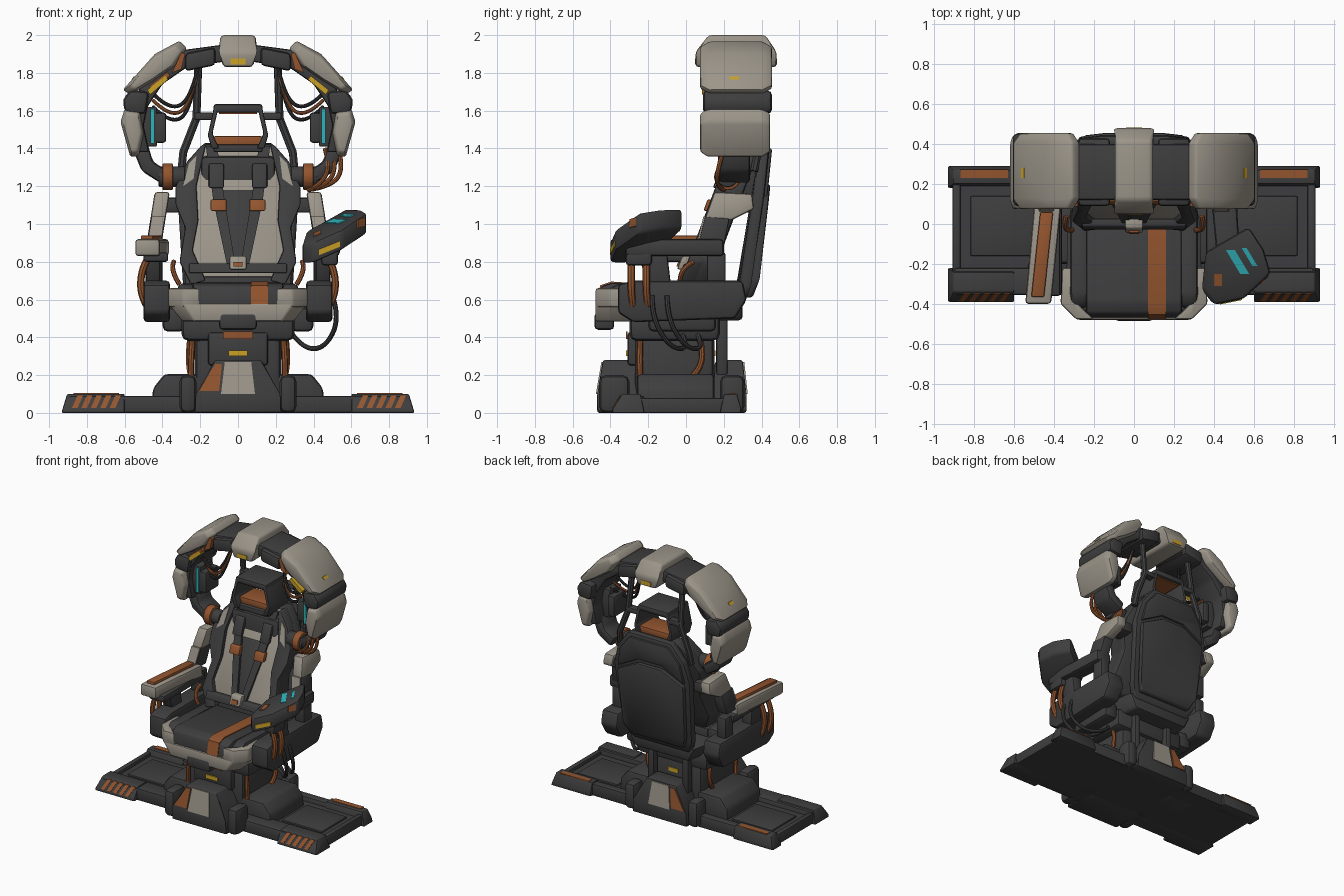
import bpy, bmesh, math
from mathutils import Vector

default_cube = bpy.data.objects.get("Cube")
if default_cube:
    bpy.data.objects.remove(default_cube, do_unlink=True)

def material(name, *rgb):
    mat = bpy.data.materials.new(name)
    mat.use_nodes = True
    mat.diffuse_color = (*rgb, 1)
    shader = next(n for n in mat.node_tree.nodes if n.type == "BSDF_PRINCIPLED")
    shader.inputs["Base Color"].default_value = (*rgb, 1)
    return mat

dark = material("dark grey", .048, .048, .05)
black = material("black rubber", .028, .028, .03)
beige = material("warm beige", .33, .3, .25)
orange = material("burnt orange", .29, .09, .028)
cyan = material("cyan display", .03, .45, .5)
yellow = material("warning yellow", .6, .36, .02)
built = []

def register(name, mesh, mat):
    mesh.materials.clear()
    mesh.materials.append(mat)
    obj = bpy.data.objects.new(name, mesh)
    bpy.context.scene.collection.objects.link(obj)
    built.append(obj)

def sides(name, both):
    return [("left_" + name, 1), ("right_" + name, -1)] if both else [(name, 1)]

def prism(name, outline, axis, low, high, mat, bevel=0, warp=None, both=False, taper=0):
    """Extrude an outline along an axis, shrink its ends by taper, bend with warp, bevel, mirror."""
    place = {"x": lambda u, v, d: Vector((d, u, v)), "y": lambda u, v, d: Vector((u, d, v)),
             "z": lambda u, v, d: Vector((u, v, d))}[axis]
    mid = sum((Vector(p) for p in outline), Vector((0, 0))) / len(outline)
    levels = [(low, 1), (high, 1)]
    if taper:
        levels = [(low, .8), (low + taper, 1), (high - taper, 1), (high, .8)]
    for label, sign in sides(name, both):
        bm = bmesh.new()
        rings = []
        for depth, scale in levels:
            points = [place(*(mid + (Vector(p) - mid) * scale), depth) for p in outline]
            points = [warp(p) for p in points] if warp else points
            rings.append([bm.verts.new((p.x * sign, p.y, p.z)) for p in points])
        bm.faces.new(rings[0])
        bm.faces.new(rings[-1][::-1])
        for a, b in zip(rings, rings[1:]):
            for i in range(len(a)):
                bm.faces.new((a[i - 1], a[i], b[i], b[i - 1]))
        bmesh.ops.recalc_face_normals(bm, faces=bm.faces)
        if bevel:
            edges = [e for e in bm.edges if e.calc_face_angle(0) > .35]
            bmesh.ops.bevel(bm, geom=edges, offset=bevel, segments=2, profile=.5,
                            affect="EDGES", clamp_overlap=True)
        mesh = bpy.data.meshes.new(label)
        bm.to_mesh(mesh)
        bm.free()
        register(label, mesh, mat)

def box(name, xs, ys, zs, mat, bevel=0, warp=None, both=False):
    outline = [(xs[0], ys[0]), (xs[1], ys[0]), (xs[1], ys[1]), (xs[0], ys[1])]
    prism(name, outline, "z", *zs, mat, bevel, warp, both)

def tube(name, points, radius, mat, both=False, kind="NURBS"):
    for label, sign in sides(name, both):
        curve = bpy.data.curves.new(label, "CURVE")
        curve.dimensions = "3D"
        curve.bevel_depth = radius
        curve.bevel_resolution = 2
        curve.use_fill_caps = True
        spline = curve.splines.new(kind)
        spline.points.add(len(points) - 1)
        for point, (x, y, z) in zip(spline.points, points):
            point.co = (x * sign, y, z, 1)
        spline.use_endpoint_u = True
        spline.order_u = 3
        helper = bpy.data.objects.new(label + "_path", curve)
        register(label, bpy.data.meshes.new_from_object(helper), mat)
        bpy.data.objects.remove(helper)

def symmetric(half):
    return half + [(-x, z) for x, z in reversed(half)]

def circle(u, v, radius, count=16):
    turns = [math.tau * i / count for i in range(count)]
    return [(u + radius * math.cos(t), v + radius * math.sin(t)) for t in turns]

def shift(x=lambda v: 0, y=lambda v: 0, z=lambda v: 0):
    return lambda v: v + Vector((x(v), y(v), z(v)))

# Warps: backrest recline, rear panel curl, foot taper, sloped faces, console tilt
lean = shift(y=lambda v: .375 * (v.z - .94))
back_lean = shift(y=lambda v: .1 * (v.z - .94) - .4 * max(0, .7 - v.z))
foot_taper = shift(x=lambda v: -2.6 * v.x * max(0, v.z - .1))
front_face = shift(y=lambda v: .17 * (v.z - .1))
rear_face = shift(y=lambda v: -2 * v.y - .15 - .11 * (v.z - .1))
rail_slope = shift(y=lambda v: .625 * (v.z - .02))
rail_end = shift(x=lambda v: -.3 * v.z if v.x > .9 else 0)
lip_taper = shift(x=lambda v: -2.4 * v.x * max(0, .57 - v.z))
tilt = lambda v: .4 * (v.x - .35) + .28 * (v.y + .35)
console_tilt = shift(z=tilt)
screen_tilt = shift(x=lambda v: -.6 * (v.y + .18), z=lambda v: tilt(v) - .24 * (v.y + .18))

# Platform: floor, rails, end caps and hazard stripes
box("platform_floor", (-.9, .9), (-.35, .26), (0, .055), dark)
box("front_rail", (-.9, .9), (-.355, -.22), (0, .09), dark, bevel=.012)
box("rear_rail", (-.9, .9), (.2, .265), (0, .09), dark, bevel=.012)
box("platform_end", (.87, .91), (-.25, .22), (0, .08), dark, bevel=.01, both=True)
box("floor_panel", (.48, .82), (-.16, .14), (.05, .068), dark, bevel=.008, both=True)
front_cap = [(-.39, 0), (-.39, .02), (-.34, .1), (-.24, .1), (-.22, 0)]
rear_cap = [(.29, 0), (.29, .03), (.27, .1), (.2, .1), (.18, 0)]
prism("front_end_cap", front_cap, "x", .6, .935, dark, bevel=.008, both=True, warp=rail_end)
prism("rear_end_cap", rear_cap, "x", .6, .935, dark, bevel=.008, both=True, warp=rail_end)
for i in range(5):
    for start in (-.88, .63):
        x = start + i * .05
        stripe = [(x, .025), (x + .03, .025), (x + .06, .092), (x + .03, .092)]
        prism("hazard_stripe", stripe, "y", -.395, -.386, orange, warp=rail_slope)
box("rear_rail_mark", (.63, .87), (.23, .272), (.098, .104), orange, both=True)

# Foot: wedges, inlays, clamps, side housings
front_wedge = [(-.47, 0), (-.47, .1), (-.44, .28), (-.28, .28), (-.2, .1), (-.2, 0)]
rear_wedge = [(.32, 0), (.32, .1), (.3, .28), (.16, .28), (.1, .1), (.1, 0)]
prism("front_foot", front_wedge, "x", -.23, .23, dark, bevel=.012, warp=foot_taper)
prism("rear_foot", rear_wedge, "x", -.23, .23, dark, bevel=.012, warp=foot_taper)
triangle = [(-.21, .115), (-.1, .115), (-.085, .26), (-.12, .26)]
for label, face in (("front", front_face), ("rear", rear_face)):
    prism(label + "_foot_plate", symmetric([(.09, .1), (.07, .27)]), "y", -.477, -.468, beige, warp=face)
    prism(label + "_foot_triangle", triangle, "y", -.477, -.468, orange, warp=face)
box("front_clamp", (.22, .31), (-.46, -.3), (0, .2), dark, bevel=.035, both=True)
box("rear_clamp", (.22, .31), (.18, .31), (0, .2), dark, bevel=.035, both=True)
housing = [(.2, 0), (.46, 0), (.45, .13), (.39, .205), (.2, .205)]
prism("side_housing", housing, "y", -.26, .15, dark, bevel=.02, both=True)

# Pedestal
box("pedestal", (-.23, .23), (-.27, .15), (.05, .42), dark, bevel=.04)
box("pedestal_front_block", (-.16, .16), (-.31, -.2), (.25, .43), dark, bevel=.02)
box("pedestal_label", (-.05, .05), (-.318, -.309), (.3, .33), yellow)
box("pedestal_inlay", (-.08, .08), (-.318, -.309), (.39, .43), orange)
box("rear_label", (-.04, .04), (.149, .156), (.3, .33), yellow)
box("rear_strut", (.12, .17), (.16, .22), (.2, .56), dark, bevel=.012, both=True)
box("seat_carriage", (-.3, .3), (-.3, .18), (.38, .53), dark, bevel=.04)
tube("front_cable", [(.25, -.24, .16), (.25, -.25, .28), (.24, -.24, .42)], .016, orange, both=True)
tube("rear_cable", [(.25, .04, .2), (.27, .12, .28), (.25, .06, .42)], .016, orange, both=True)

# Seat
pan = symmetric([(.28, .3), (.34, 0), (.35, -.36), (.28, -.44)])
lip = symmetric([(.365, -.24), (.37, -.4), (.29, -.48)])
corner = [(.2, -.478), (.29, -.478), (.368, -.4), (.36, -.22), (.29, -.22), (.28, -.4)]
cushion = [(.08, .55), (.08, .66), (-.39, .69), (-.45, .67), (-.472, .57)]
wing = [(.08, .55), (.08, .67), (-.36, .685), (-.42, .65), (-.42, .55)]
flank = [(-.36, .53), (-.36, .68), (-.28, .7), (.3, .7), (.32, .6), (.26, .5), (-.28, .48)]
prism("seat_pan", pan, "z", .49, .6, dark, bevel=.02, warp=lip_taper)
prism("seat_lip", lip, "z", .485, .58, beige, bevel=.01, warp=lip_taper)
prism("seat_corner", corner, "z", .56, .66, beige, bevel=.012, both=True)
prism("seat_cushion", cushion, "x", -.24, .24, dark, bevel=.015)
prism("cushion_wing", wing, "x", .23, .32, dark, bevel=.025, both=True)
prism("cushion_stripe", [(y - .004, z + .005) for y, z in cushion], "x", .07, .16, orange)
box("seat_latch", (-.1, .1), (-.485, -.38), (.44, .53), dark, bevel=.02)
prism("side_box", flank, "x", .36, .5, dark, bevel=.02, both=True)
box("side_link", (.28, .4), (-.2, .16), (.43, .56), dark, bevel=.03, both=True)
tube("hip_cable", [(.34, .04, .8), (.36, -.04, .76), (.31, -.03, .68)], .013, orange, both=True)

# Backrest
half_back = [(.25, .68), (.31, .8), (.28, .98), (.33, 1.1), (.33, 1.2), (.27, 1.33), (.19, 1.42)]
bolster = half_back + [(.17, 1.42), (.22, 1.2), (.21, 1.02), (.24, .86), (.17, .7)]
panel = symmetric([(.2, .72), (.25, .86), (.22, 1.02), (.23, 1.2), (.18, 1.41)])
strap = [(.11, 1.41), (.17, 1.41), (.13, 1.12), (.06, .79), (.015, .79), (.07, 1.12)]
inset = [(.235, 1.24), (.29, 1.2), (.26, 1.32), (.22, 1.36)]
prism("backrest_core", symmetric(half_back), "y", .11, .22, dark, bevel=.02, warp=lean)
prism("backrest_bolster", bolster, "y", .06, .15, dark, bevel=.018, warp=lean, both=True)
prism("backrest_panel", panel, "y", .09, .13, beige, bevel=.006, warp=lean)
prism("backrest_centre", symmetric([(.05, .74), (.09, .95), (.08, 1.18)]), "y", .08, .12, dark, .006, lean)
prism("wing_inset", inset, "y", .053, .061, beige, warp=lean, both=True)
prism("shoulder_strap", strap, "y", .062, .08, dark, warp=lean, both=True)
box("strap_pad", (.075, .155), (.048, .08), (1.19, 1.32), dark, bevel=.01, warp=lean, both=True)
box("strap_buckle", (.06, .145), (.043, .08), (1.07, 1.13), orange, bevel=.008, warp=lean, both=True)
box("lap_belt", (-.26, .26), (.045, .085), (.74, .79), dark, bevel=.008, warp=lean)
box("belt_buckle", (-.045, .045), (.02, .07), (.76, .83), beige, bevel=.01, warp=lean)
box("buckle_button", (-.025, .025), (.011, .02), (.775, .8), orange, warp=lean)
box("spine", (-.2, .2), (.2, .38), (1.08, 1.36), dark, bevel=.03)
rear = symmetric([(.24, .56), (.29, .66), (.32, 1.15), (.28, 1.3), (.18, 1.43)])
lower_rear = symmetric([(.22, .61), (.26, .7), (.28, 1.12), (.1, 1.21)])
upper_rear = symmetric([(.1, 1.235), (.28, 1.14), (.25, 1.29), (.16, 1.4)])
prism("rear_panel", rear, "y", .335, .395, dark, bevel=.018, warp=back_lean)
prism("rear_lower_panel", lower_rear, "y", .38, .42, dark, bevel=.014, warp=back_lean)
prism("rear_upper_panel", upper_rear, "y", .38, .41, dark, bevel=.01, warp=back_lean)

# Headrest: open hood, and the frame behind it
cheek = [(.1, 1.63), (.125, 1.63), (.16, 1.47), (.14, 1.4), (.1, 1.4), (.135, 1.48)]
box("headrest_top", (-.13, .13), (.15, .4), (1.59, 1.635), dark, bevel=.014)
box("headrest_lining", (-.1, .1), (.17, .38), (1.582, 1.591), orange)
prism("headrest_cheek", cheek, "y", .15, .4, dark, bevel=.008, both=True)
box("headrest_base", (-.13, .13), (.17, .4), (1.38, 1.42), dark, bevel=.01)
box("headrest_pad", (-.13, .13), (.2, .38), (1.41, 1.465), orange, bevel=.01)
frame = [(.3, .36, 1.28), (.29, .38, 1.38), (.22, .38, 1.56), (.21, .34, 1.86)]
tube("rear_frame", frame, .022, dark, both=True, kind="POLY")
box("frame_crossbar", (.13, .23), (.34, .4), (1.55, 1.59), dark, bevel=.01, both=True)

# Arch: dark core with tapered shells
core = [(0, 1.96), (.3, 1.92), (.47, 1.79), (.57, 1.64), (.58, 1.5), (.53, 1.38), (.47, 1.38),
        (.5, 1.52), (.48, 1.62), (.4, 1.74), (.27, 1.83), (0, 1.87)]
crown = [(.05, 1.83), (.05, 1.91), (.12, 2), (.42, 2), (.48, 1.91), (.48, 1.83)]
shell = [(.27, 1.93), (.31, 1.97), (.44, 1.9), (.61, 1.71), (.57, 1.685), (.46, 1.75), (.33, 1.84)]
elbow = [(.47, 1.7), (.57, 1.71), (.61, 1.66), (.6, 1.59), (.49, 1.58)]
lower = [(.52, 1.6), (.6, 1.61), (.622, 1.54), (.57, 1.355), (.525, 1.36), (.5, 1.48)]
arm = [(.48, 1.43), (.55, 1.38), (.51, 1.28), (.4, 1.21), (.37, 1.28), (.45, 1.33)]
crown_taper = shift(x=lambda v: -v.x * max(0, 3.5 * (1.95 - v.z), 6 * (v.z - 1.95)))
link_slope = shift(z=lambda v: -.2 * (v.x - .12))
prism("arch_core", core, "y", .12, .4, dark, bevel=.015, both=True)
box("arch_link", (.12, .28), (.09, .43), (1.84, 1.935), dark, bevel=.02, both=True, warp=link_slope)
prism("arch_crown_shell", crown, "x", -.13, .13, beige, bevel=.018, warp=crown_taper)
prism("arch_corner_shell", shell, "y", .075, .455, beige, bevel=.012, both=True, taper=.05)
prism("corner_trim", [(.28, 1.9), (.3, 1.91), (.35, 1.8), (.3, 1.82)], "y", .088, .2, orange, both=True)
prism("arch_elbow", elbow, "y", .09, .455, dark, bevel=.025, both=True)
prism("arch_lower_shell", lower, "y", .075, .445, beige, bevel=.012, both=True, taper=.04)
prism("arch_lower_arm", arm, "y", .17, .34, dark, bevel=.02, both=True)
box("crown_label", (-.04, .04), (.047, .055), (1.845, 1.875), yellow)
box("crown_rear_label", (-.04, .04), (.475, .483), (1.845, 1.875), yellow)
chip = [(.37, 1.765), (.385, 1.785), (.48, 1.71), (.465, 1.685)]
prism("corner_label", chip, "y", .085, .13, yellow, both=True)
prism("right_corner_strip", [(-x + .01, z + .02) for x, z in chip], "y", .087, .14, orange)
shell_slope = shift(x=lambda v: -.9 * (v.z - 1.77))
box("shell_mark", (.548, .561), (.23, .28), (1.765, 1.78), yellow, warp=shell_slope, both=True)
box("side_monitor", (.38, .44), (.16, .32), (1.43, 1.59), dark, bevel=.015, both=True)
box("display_backing", (.43, .52), (.164, .3), (1.41, 1.62), dark, bevel=.006, both=True)
box("monitor_display", (.441, .464), (.156, .165), (1.425, 1.61), cyan, both=True)
for i, mat in enumerate((black, orange, black)):
    drop = i * .035
    sag = [(.45, .2 + drop, 1.69 - drop), (.36, .18, 1.6 - drop), (.25, .2, 1.66 - drop), (.21, .25, 1.84)]
    loop = [(.53 - drop, .2, 1.4), (.56 - drop, .17, 1.3), (.5 - drop, .16, 1.2), (.37, .2, 1.18)]
    tube("arch_cable", sag, .01, mat, both=True)
    tube("left_arm_cable", loop, .012, orange)

# Shoulder joints and armrest brackets
splay = shift(x=lambda v: .16 * (1.05 - v.z))
bracket = [(.15, 1.17), (.35, 1.16), (.36, 1.08), (.24, 1.02), (.1, 1.03)]
bracket_leg = [(.1, 1.04), (.23, 1.03), (.2, .88), (.06, .88)]
prism("shoulder_joint", circle(.22, 1.25, .072), "x", .345, .4, orange, bevel=.008, both=True)
prism("shoulder_hub", circle(.22, 1.25, .055), "x", .28, .42, dark, bevel=.008, both=True)
prism("shoulder_bracket", bracket, "x", .38, .46, beige, bevel=.015, both=True, warp=splay)
prism("bracket_leg", bracket_leg, "x", .38, .46, dark, bevel=.008, both=True, warp=splay)
prism("bracket_plate", [(y - .008, z) for y, z in bracket_leg[::3]] + [(.065, .88), (.105, 1.04)],
      "x", .385, .455, beige, both=True, warp=splay)
box("bracket_link", (.3, .4), (.2, .34), (1.06, 1.14), dark, bevel=.015, both=True)

# Armrests
rest = [(-.545, -.4), (-.415, -.4), (-.365, .1), (-.5, .1)]
rest_pad = [(-.515, -.365), (-.45, -.365), (-.405, .06), (-.47, .06)]
prism("right_armrest", rest, "z", .83, .92, beige, bevel=.016)
prism("right_armrest_pad", rest_pad, "z", .91, .94, orange, bevel=.008)
box("right_armrest_base", (-.5, -.37), (-.36, .14), (.8, .85), dark, bevel=.012)
prism("left_armrest", [(.43, -.32), (.54, -.32), (.51, .2), (.38, .2)], "z", .83, .92, dark, bevel=.02)
post = [(-.26, .85), (-.1, .85), (-.08, .68), (-.2, .68)]
prism("armrest_front_post", post, "x", .41, .49, dark, bevel=.015, both=True)
box("armrest_rear_post", (.4, .48), (.11, .21), (.68, .85), dark, bevel=.015, both=True)

# Control console
console = [(.34, -.33), (.4, -.405), (.55, -.375), (.685, -.25), (.65, -.13), (.575, -.015), (.36, -.14)]
front_edge = shift(y=lambda v: .2 * (v.x - .4), z=tilt)
side_edge = shift(x=lambda v: 1.08 * (v.y + .25), z=tilt)
prism("console", console, "z", .785, .9, dark, bevel=.022, warp=console_tilt)
box("console_screen", (.49, .535), (-.25, -.13), (.896, .905), cyan, warp=screen_tilt)
box("console_side_screen", (.575, .6), (-.21, -.12), (.896, .905), cyan, warp=screen_tilt)
box("console_button", (.4, .44), (-.31, -.25), (.897, .906), orange, warp=console_tilt)
box("console_label", (.43, .54), (-.409, -.4), (.82, .85), yellow, warp=front_edge)
box("console_side_mark", (.684, .691), (-.3, -.265), (.83, .875), orange, warp=side_edge)
box("console_neck", (.44, .53), (-.32, -.18), (.78, .87), dark, bevel=.02)

# Armrest cables
for y in (-.29, -.21):
    feed = [(.47, y, .83), (.515, y, .76), (.515, y, .6), (.45, y + .02, .52)]
    tube("armrest_cable", feed, .019, orange, both=True)
for y in (-.18, -.1):
    hang = [(.5, y, .62), (.54, y, .5), (.46, y + .1, .34), (.34, y + .2, .34), (.27, y + .15, .44)]
    tube("hanging_cable", hang, .013, dark)

# Smooth the bevels while keeping edges crisp
bpy.ops.object.select_all(action="DESELECT")
for obj in built:
    obj.select_set(True)
bpy.context.view_layer.objects.active = built[0]
bpy.ops.object.shade_smooth_by_angle(angle=math.radians(35))
